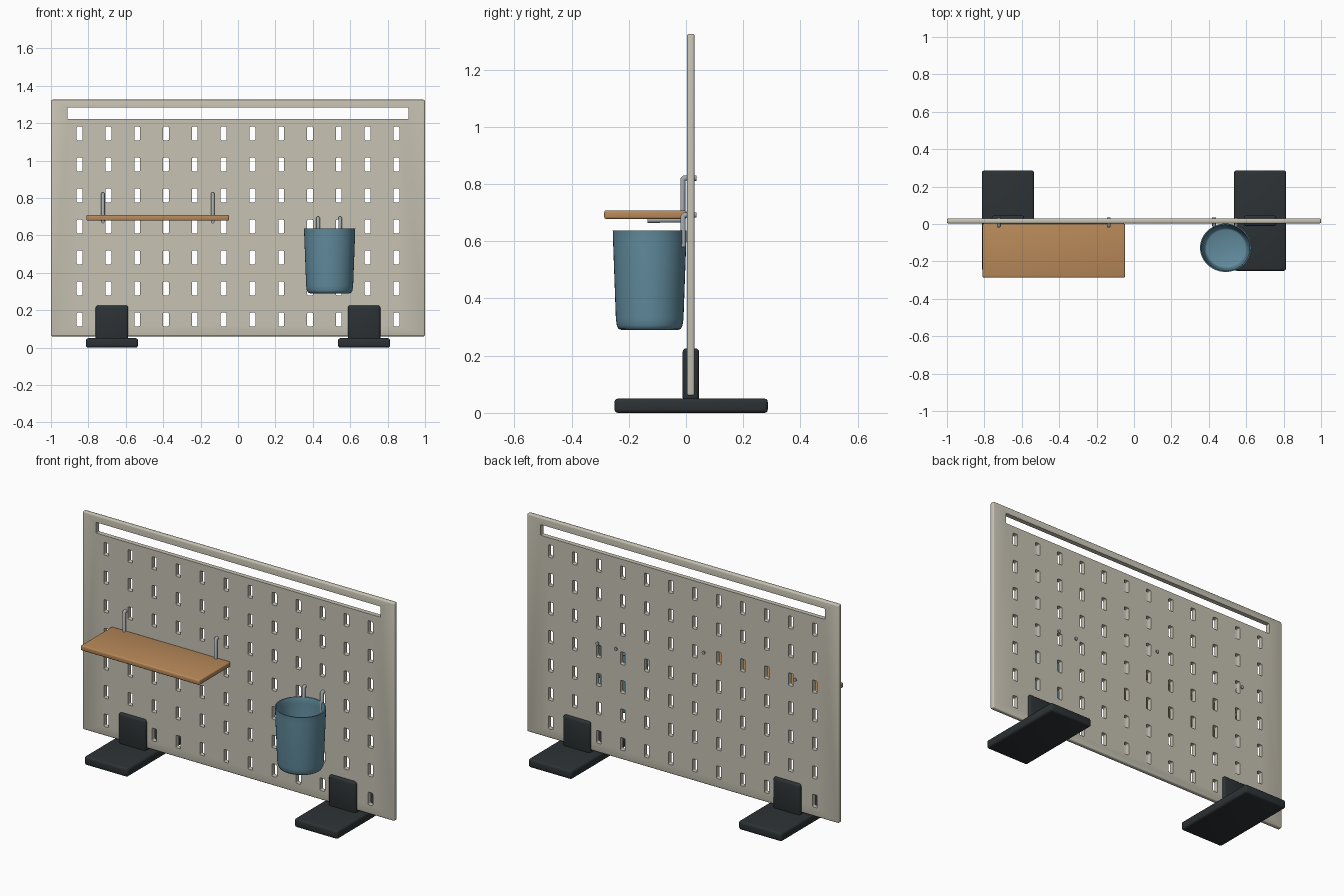
import bpy, bmesh, math
from mathutils import Matrix, Vector

if "Cube" in bpy.data.objects:
    bpy.data.objects.remove(bpy.data.objects["Cube"])


def material(name, rgb):
    m = bpy.data.materials.new(name)
    m.diffuse_color = (*rgb, 1)
    m.use_nodes = True
    m.node_tree.nodes["Principled BSDF"].inputs["Base Color"].default_value = m.diffuse_color
    return m


CREAM = material("cream_paint", (0.57, 0.54, 0.45))
WOOD = material("wood", (0.48, 0.25, 0.10))
BLUE = material("blue_plastic", (0.12, 0.26, 0.34))
DARK = material("dark_plastic", (0.025, 0.031, 0.034))
STEEL = material("steel", (0.36, 0.39, 0.41))


def add_object(name, bm, mat=None):
    bmesh.ops.recalc_face_normals(bm, faces=bm.faces)
    me = bpy.data.meshes.new(name)
    bm.to_mesh(me)
    bm.free()
    ob = bpy.data.objects.new(name, me)
    bpy.context.collection.objects.link(ob)
    if mat:
        me.materials.append(mat)
    return ob


def smooth(ob, angle=40):
    bpy.ops.object.select_all(action='DESELECT')
    ob.select_set(True)
    bpy.context.view_layer.objects.active = ob
    bpy.ops.object.shade_smooth_by_angle(angle=math.radians(angle))


def box(name, lo, hi, mat, bevel=0.01):
    lo, hi = Vector(lo), Vector(hi)
    bm = bmesh.new()
    bmesh.ops.create_cube(bm, size=1, matrix=Matrix.Translation((lo + hi) / 2)
                          @ Matrix.Diagonal((*(hi - lo), 1)))
    bmesh.ops.bevel(bm, geom=bm.edges[:], offset=bevel, segments=3,
                    profile=0.5, affect='EDGES')
    ob = add_object(name, bm, mat)
    smooth(ob)
    return ob


def rounded_prism(bm, x, z, w, h, r):
    """Rounded rectangle in xz, cutting right through the panel."""
    ring = []
    for i, (sx, sz) in enumerate(((1, 1), (-1, 1), (-1, -1), (1, -1))):
        for k in range(4):
            a = math.pi / 2 * (i + k / 3)
            ring.append((x + sx * (w / 2 - r) + r * math.cos(a),
                         z + sz * (h / 2 - r) + r * math.sin(a)))
    face = bm.faces.new([bm.verts.new((px, -0.05, pz)) for px, pz in ring])
    out = bmesh.ops.extrude_face_region(bm, geom=[face])
    bmesh.ops.translate(bm, vec=(0, 0.14, 0),
                        verts=[g for g in out['geom'] if isinstance(g, bmesh.types.BMVert)])


def wire(name, points, radius):
    cu = bpy.data.curves.new(name, 'CURVE')
    cu.dimensions = '3D'
    cu.bevel_depth = radius
    cu.bevel_resolution = 3
    cu.use_fill_caps = True
    sp = cu.splines.new('POLY')
    sp.points.add(len(points) - 1)
    for p, co in zip(sp.points, points):
        p.co = (*co, 1)
    cu.materials.append(STEEL)
    ob = bpy.data.objects.new(name, cu)
    bpy.context.collection.objects.link(ob)
    return ob


# Perforated panel with handle slot
panel = box("panel", (-1, 0.003, 0.06), (1, 0.03, 1.325), CREAM, 0.008)
bm = bmesh.new()
for col in range(12):
    for row in range(7):
        rounded_prism(bm, (col - 5.5) * 0.154, 0.15 + row * 0.1657, 0.031, 0.073, 0.006)
rounded_prism(bm, 0, 1.252, 1.825, 0.062, 0.004)
cutter = add_object("panel_cutter", bm)
mod = panel.modifiers.new("holes", 'BOOLEAN')
mod.object = cutter
mod.operation = 'DIFFERENCE'
mod.solver = 'EXACT'
bpy.context.view_layer.objects.active = panel
bpy.ops.object.modifier_apply(modifier=mod.name)
bpy.data.objects.remove(cutter)
smooth(panel, 35)

# Feet: flat base and clamp block on each side
for side, s in (("left", -1), ("right", 1)):
    x = s * 0.674
    box(side + "_foot_base", (x - 0.139, -0.25, 0), (x + 0.139, 0.286, 0.05), DARK, 0.012)
    box(side + "_foot_clamp", (x - 0.087, -0.012, 0.04), (x + 0.087, 0.046, 0.226), DARK, 0.014)

# Shelf and its wire brackets
box("shelf", (-0.81, -0.286, 0.678), (-0.048, 0.002, 0.708), WOOD, 0.007)
for side, x in (("left", -0.722), ("right", -0.135)):
    wire(side + "_shelf_bracket", [(x, 0.036, 0.821), (x, -0.006, 0.821), (x, -0.011, 0.816),
                                   (x, -0.011, 0.681), (x, -0.016, 0.674), (x, -0.135, 0.674)], 0.01)

# Oval tapered bucket, hollow
profile = [(0.76, 0.290), (0.84, 0.294), (0.885, 0.306), (0.91, 0.33), (0.985, 0.60),
           (0.99, 0.632), (0.995, 0.637), (0.95, 0.637), (0.935, 0.632), (0.93, 0.60),
           (0.855, 0.335), (0.80, 0.306), (0.74, 0.302)]
N = 48
bm = bmesh.new()
rings = []
for r, z in profile:
    rings.append([bm.verts.new((0.490 + 0.138 * r * math.cos(2 * math.pi * i / N),
                                -0.127 + 0.130 * r * math.sin(2 * math.pi * i / N), z))
                  for i in range(N)])
for a, b in zip(rings, rings[1:]):
    for i in range(N):
        j = (i + 1) % N
        bm.faces.new((a[i], a[j], b[j], b[i]))
bm.faces.new(rings[0])
bm.faces.new(rings[-1])
smooth(add_object("bucket", bm, BLUE), 50)

# Bucket hooks
for side, x in (("left", 0.428), ("right", 0.546)):
    wire(side + "_bucket_hook", [(x, 0.036, 0.692), (x, -0.005, 0.692),
                                 (x, -0.01, 0.687), (x, -0.01, 0.58)], 0.01)
